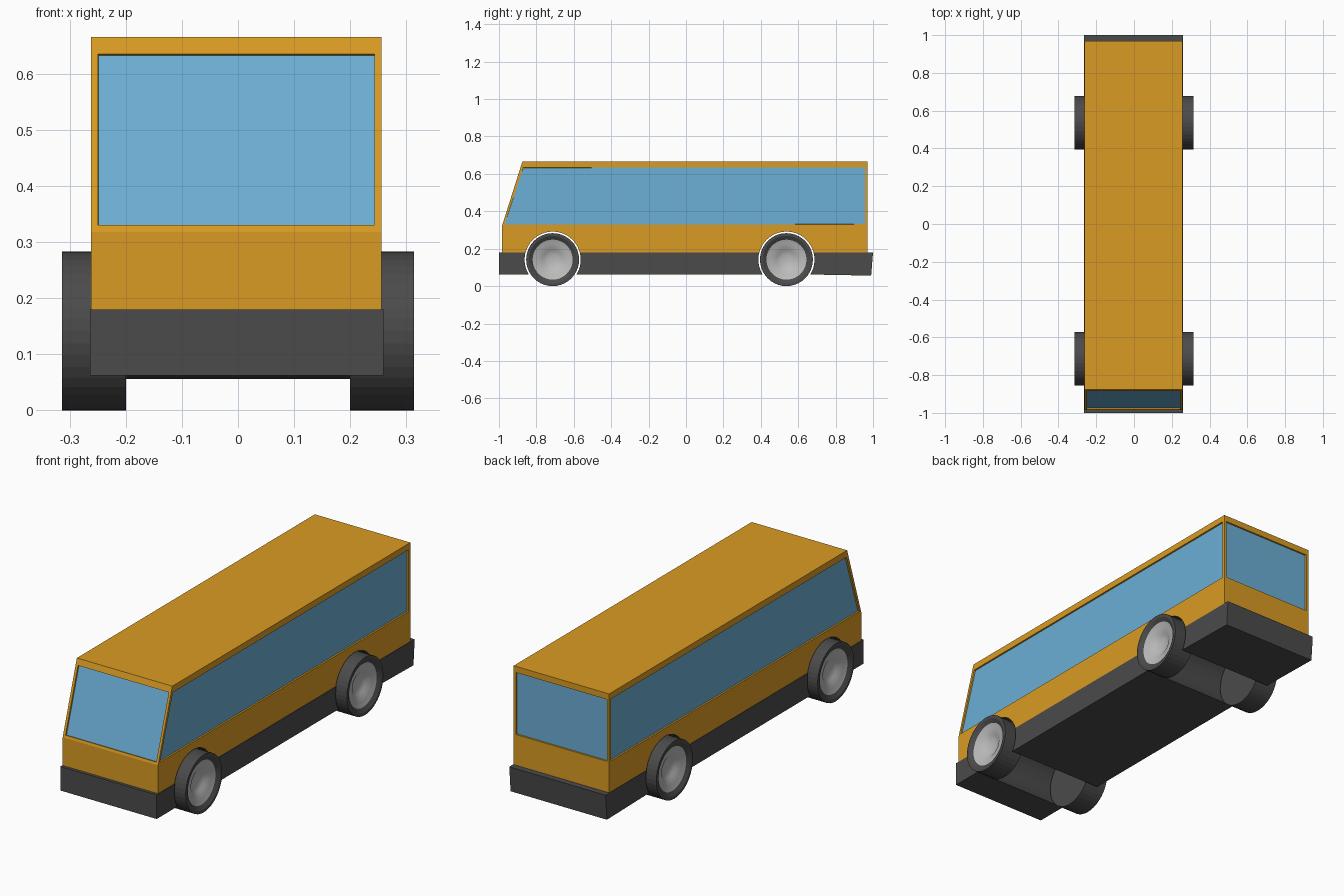
import bpy, bmesh, math
from mathutils import Vector

if "Cube" in bpy.data.objects:
    bpy.data.objects.remove(bpy.data.objects["Cube"])

def material(name, rgb):
    m = bpy.data.materials.new(name)
    m.diffuse_color = (*rgb, 1)
    m.use_nodes = True
    m.node_tree.nodes["Principled BSDF"].inputs["Base Color"].default_value = m.diffuse_color
    return m

ORANGE = material("orange_paint", (0.70, 0.33, 0.017))
GLASS = material("blue_glass", (0.15, 0.43, 0.67))
DARK = material("dark_grey", (0.07, 0.07, 0.07))
HUB = material("light_grey_hub", (0.50, 0.50, 0.50))

X0, X1 = -0.262, 0.256            # body sides
SILL, BELT, ROOF = 0.18, 0.318, 0.665
WHEELS_Y = (-0.713, 0.537)
AXLE_Z, ARCH_R, WHEEL_R = 0.1415, 0.15, 0.1415

def finish(bm, name, mats):
    bmesh.ops.recalc_face_normals(bm, faces=bm.faces)
    mesh = bpy.data.meshes.new(name)
    bm.to_mesh(mesh)
    bm.free()
    for m in mats:
        mesh.materials.append(m)
    ob = bpy.data.objects.new(name, mesh)
    bpy.context.collection.objects.link(ob)
    return ob

def prism(profile, x0, x1):
    """Extrude a (y, z) outline across the vehicle."""
    bm = bmesh.new()
    face = bm.faces.new([bm.verts.new((x0, y, z)) for y, z in profile])
    ext = bmesh.ops.extrude_face_region(bm, geom=[face])
    for v in ext["geom"]:
        if isinstance(v, bmesh.types.BMVert):
            v.co.x = x1
    bmesh.ops.recalc_face_normals(bm, faces=bm.faces)
    return bm

def arch(yc, za, zb, side_a, side_b, steps):
    """Wheel-arch arc from height za (side -1 front / 1 back) to height zb."""
    def angle(z, side):
        a = math.asin((z - AXLE_Z) / ARCH_R)
        return a if side > 0 else math.pi - a
    a, b = angle(za, side_a), angle(zb, side_b)
    return [(yc + ARCH_R * math.cos(a + (b - a) * i / steps),
             AXLE_Z + ARCH_R * math.sin(a + (b - a) * i / steps))
            for i in range(steps + 1)]

# Lower body with round arches running right through
front_y, back_y = -0.985, 0.97
outline = [(front_y, BELT), (front_y, SILL)]
for yc in WHEELS_Y:
    outline += arch(yc, SILL, SILL, -1, 1, 20)
outline += [(back_y, SILL), (back_y, BELT)]
bm = prism(outline, X0, X1)
for f in list(bm.faces):
    c = f.calc_center_median()
    if f.normal.z < -0.01:
        on_arch = c.z > SILL + 0.001
        f.material_index = 1 if on_arch else 0
bmesh.ops.delete(bm, geom=[f for f in bm.faces if f.normal.z > 0.9], context="FACES_ONLY")
finish(bm, "lower_body", [ORANGE, DARK])

# Cabin with recessed windows on all four sides
bm = prism([(front_y, BELT), (back_y, BELT), (back_y, ROOF), (-0.875, ROOF)], X0, X1)
panes = [f for f in bm.faces if abs(f.normal.z) < 0.6]
bmesh.ops.delete(bm, geom=[f for f in bm.faces if f.normal.z < -0.9], context="FACES_ONLY")
bmesh.ops.inset_individual(bm, faces=panes, thickness=0.018, depth=0)
for f in panes:                    # deeper frame along the roof edge
    mid = f.calc_center_median().z
    for e in f.edges:
        a, b = e.verts
        if (a.co.z - mid) * (b.co.z - mid) < 0:
            top, low = (a, b) if a.co.z > b.co.z else (b, a)
            top.co = top.co.lerp(low.co, 0.055)
bmesh.ops.inset_individual(bm, faces=panes, thickness=0.0005, depth=-0.008)
for f in panes:
    f.material_index = 1
finish(bm, "cabin", [ORANGE, GLASS])

# Dark skirt in three sections between the arches
f_y, r_y = WHEELS_Y
low = 0.062
sections = {
    "front_bumper": [(-1.0, SILL), (-1.0, low)] + arch(f_y, low, SILL, -1, -1, 8),
    "middle_skirt": arch(f_y, SILL, low, 1, 1, 8) + arch(r_y, low, SILL, -1, -1, 8),
    "rear_bumper": arch(r_y, SILL, low, 1, 1, 8) + [(0.99, 0.056), (1.0, SILL)],
}
for name, prof in sections.items():
    finish(prism(prof, X0 - 0.002, X1 + 0.003), name, [DARK])

# Wheels: lathed tyre and dished hub
TYRE = [(0.2, 0), (0.2, WHEEL_R), (0.314, WHEEL_R), (0.314, 0.127), (0.302, 0.107)]
DISH = [(0.302, 0.107), (0.294, 0.085), (0.289, 0.064), (0.279, 0.05), (0.272, 0.028), (0.270, 0)]

def lathe(name, prof, side, yc, mat, segs=40):
    bm = bmesh.new()
    verts = [bm.verts.new((side * x, yc, AXLE_Z + r)) for x, r in prof]
    edges = [bm.edges.new(p) for p in zip(verts, verts[1:])]
    bmesh.ops.spin(bm, geom=verts + edges, cent=(0, yc, AXLE_Z), axis=(1, 0, 0),
                   angle=2 * math.pi, steps=segs)
    bmesh.ops.remove_doubles(bm, verts=bm.verts, dist=1e-5)
    ob = finish(bm, name, [mat])
    # an open dish must face outwards
    me = ob.data
    if mat is HUB and sum(p.normal.x for p in me.polygons) * side < 0:
        me.flip_normals()
    bpy.ops.object.select_all(action="DESELECT")
    ob.select_set(True)
    bpy.context.view_layer.objects.active = ob
    if mat is HUB:
        bpy.ops.object.shade_smooth_by_angle(angle=math.radians(35))

for end, yc in zip(("front", "rear"), WHEELS_Y):
    for label, side in (("left", -1), ("right", 1)):
        # tyre is open at the hub, so its normals are oriented by the closed back
        lathe(f"{end}_{label}_tyre", TYRE, side, yc, DARK)
        lathe(f"{end}_{label}_hub", DISH, side, yc, HUB)
